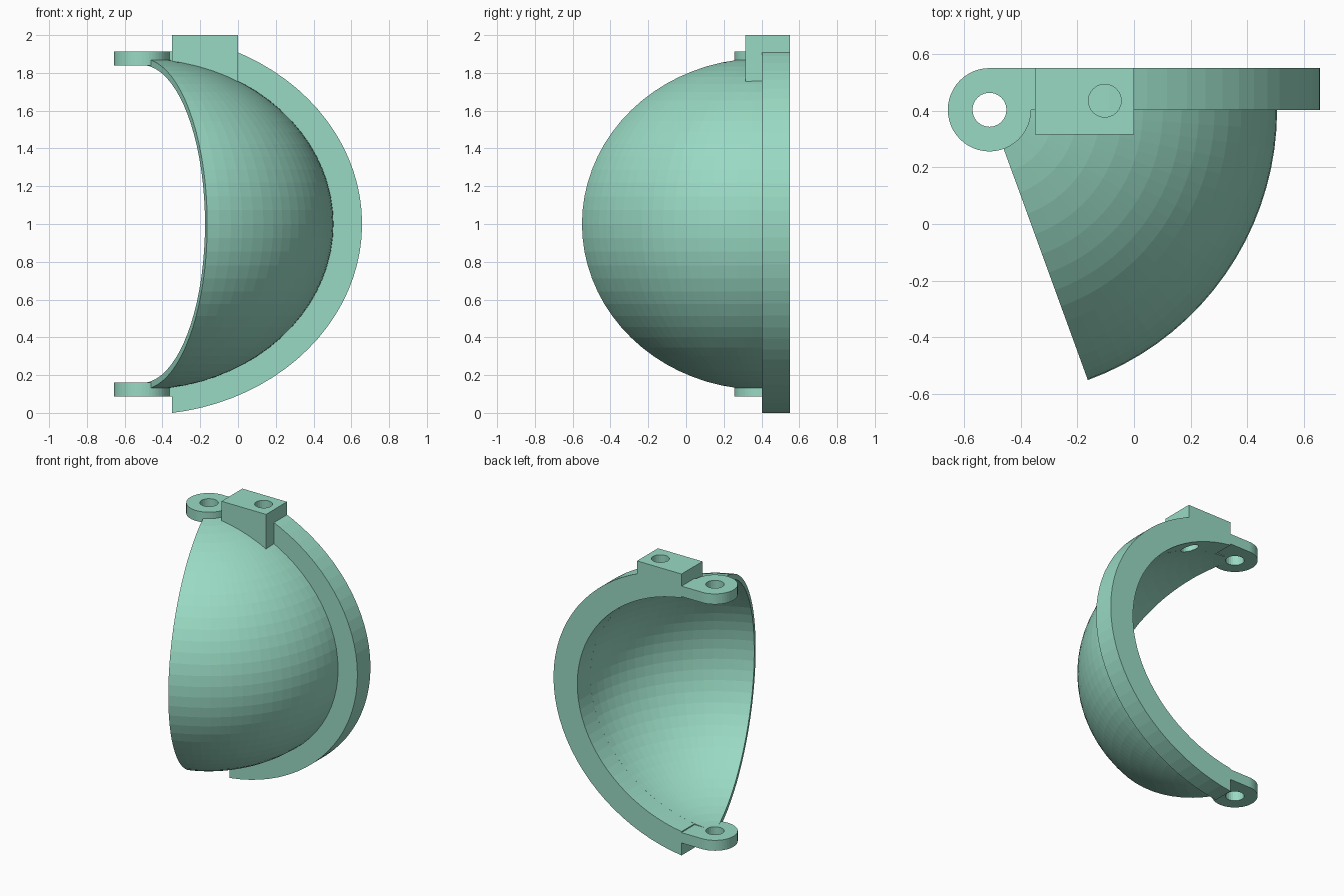
import bpy, bmesh, math
from mathutils import Vector

if "Cube" in bpy.data.objects:
    bpy.data.objects.remove(bpy.data.objects["Cube"])

mat = bpy.data.materials.new("mint green")
mat.use_nodes = True
mint = (0.32, 0.70, 0.55, 1)
mat.diffuse_color = mint
mat.node_tree.nodes["Principled BSDF"].inputs["Base Color"].default_value = mint

# Hinge axis and shared sizes
AX, AY, CZ = -0.51, 0.403, 1.0
BACK, CUT_X = 0.55, -0.35
OUTER, INNER, RIM = (1.015, 0.877), (0.98, 0.842), (1.167, 1.01)


def finish(name, bm):
    bmesh.ops.recalc_face_normals(bm, faces=bm.faces)
    mesh = bpy.data.meshes.new(name)
    bm.to_mesh(mesh)
    bm.free()
    mesh.materials.append(mat)
    obj = bpy.data.objects.new(name, mesh)
    bpy.context.collection.objects.link(obj)
    return obj


def prism(name, outline, along, low, high):
    """Extrude a flat outline along y (points are x, z) or z (points are x, y)."""
    bm = bmesh.new()
    place = (lambda a, b: (a, low, b)) if along == "y" else (lambda a, b: (a, b, low))
    face = bm.faces.new([bm.verts.new(place(*p)) for p in outline])
    new = bmesh.ops.extrude_face_region(bm, geom=[face])["geom"]
    move = Vector((0, high - low, 0) if along == "y" else (0, 0, high - low))
    bmesh.ops.translate(bm, vec=move, verts=[g for g in new if isinstance(g, bmesh.types.BMVert)])
    return finish(name, bm)


def arc(radii, start_r, end_r, steps, full=True):
    """Points (distance from axis, z) on an ellipse, from below to above the middle."""
    a = -math.acos(start_r / radii[0])
    b = math.acos(end_r / radii[0])
    return [(radii[0] * math.cos(a + (b - a) * i / steps),
             CZ + radii[1] * math.sin(a + (b - a) * i / steps)) for i in range(steps + 1)]


def drill(objects, x, y, radius, low, high):
    outline = [(x + radius * math.cos(math.tau * i / 24),
                y + radius * math.sin(math.tau * i / 24)) for i in range(24)]
    cutter = prism("drill", outline, "z", low, high)
    cutter.hide_render = True
    for obj in objects:
        mod = obj.modifiers.new("hole", "BOOLEAN")
        mod.operation, mod.solver, mod.object = "DIFFERENCE", "EXACT", cutter
        bpy.context.view_layer.objects.active = obj
        bpy.ops.object.modifier_apply(modifier=mod.name)
    bpy.data.objects.remove(cutter)


# Thin domed shell: a closed section swept about the hinge axis
HOLE = 0.06
section = arc(OUTER, HOLE, HOLE, 36) + arc(INNER, HOLE, HOLE, 36)[::-1]
bm = bmesh.new()
sweep, start = 18, math.radians(-70)
rings = []
for i in range(sweep + 1):
    a = start * (1 - i / sweep)
    rings.append([bm.verts.new((AX + r * math.cos(a), AY + r * math.sin(a), z)) for r, z in section])
n = len(section)
for r0, r1 in zip(rings, rings[1:]):
    for j in range(n):
        k = (j + 1) % n
        bm.faces.new((r0[j], r0[k], r1[k], r1[j]))
# Close both cut ends with quads across the thickness
for ring in (rings[0], rings[-1]):
    for j in range(n // 2 - 1):
        bm.faces.new((ring[j], ring[j + 1], ring[n - 2 - j], ring[n - 1 - j]))
shell = finish("domed_shell", bm)

# Curved flange behind the shell
cut_r = CUT_X - AX
band = arc(RIM, cut_r, cut_r, 40) + arc(INNER, cut_r, cut_r, 40)[::-1]
flange = prism("rim_flange", [(AX + r, z) for r, z in band], "y", AY, BACK)

# Mounting block, its underside following the shell
seat = arc((1.0, 0.86), cut_r, cut_r, 60)
under = [(AX + r, z) for r, z in seat if z > CZ and AX + r < -0.005]
under = [(0, CZ + 0.86 * math.sqrt(1 - AX * AX))] + under
block = prism("mounting_block", under + [(CUT_X, 2.0), (0, 2.0)], "y", 0.315, BACK)
drill([block, flange, shell], -0.103, 0.435, 0.058, 1.6, 2.1)

# Hinge lugs with a straight bridge into the flange
LUG = BACK - AY
lug_outline = [(AX + LUG * math.cos(math.radians(90 + 270 * i / 36)),
                AY + LUG * math.sin(math.radians(90 + 270 * i / 36))) for i in range(37)]
lug_outline += [(CUT_X + 0.02, AY), (CUT_X + 0.02, BACK)]
for name, low in (("lower_hinge_lug", 0.088), ("upper_hinge_lug", 1.84)):
    lug = prism(name, lug_outline, "z", low, low + 0.074)
    drill([lug], AX, AY, HOLE, low - 0.1, low + 0.2)
